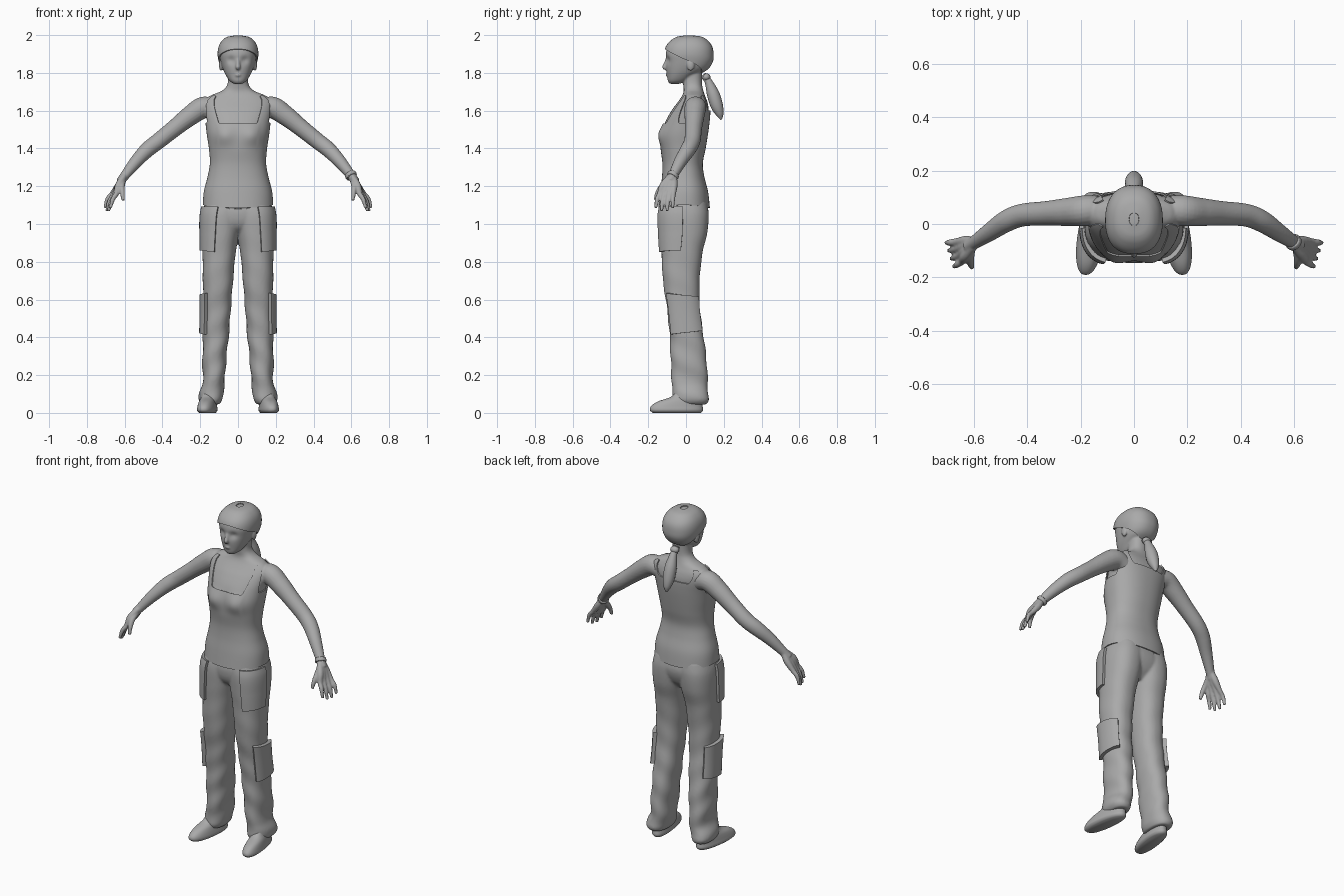
import bpy, bmesh, math
from mathutils import Vector

cube = bpy.data.objects.get("Cube")
if cube:
    bpy.data.objects.remove(cube, do_unlink=True)

grey = bpy.data.materials.new("plain grey")
grey.use_nodes = True
grey.diffuse_color = (0.4, 0.4, 0.4, 1)
grey.node_tree.nodes["Principled BSDF"].inputs["Base Color"].default_value = (0.4, 0.4, 0.4, 1)


def spline(rows, k):
    """Smooth interpolation of rows whose first entry is the key."""
    i = 0
    while i < len(rows) - 2 and k > rows[i + 1][0]:
        i += 1
    a, b = rows[i], rows[i + 1]
    p, q = rows[max(i - 1, 0)], rows[min(i + 2, len(rows) - 1)]
    h = b[0] - a[0]
    u = min(max((k - a[0]) / h, 0), 1)
    out = []
    for j in range(1, len(a)):
        m0 = (b[j] - p[j]) / (b[0] - p[0]) * h
        m1 = (q[j] - a[j]) / (q[0] - a[0]) * h
        d = b[j] - a[j]
        out.append(a[j] + u * m0 + u * u * (3 * d - 2 * m0 - m1) + u ** 3 * (m0 + m1 - 2 * d))
    return out


def grid(bm, fn, nu, nv, closed=True, mirror=False):
    """Skin fn(u, v); closed wraps u and caps both ends."""
    for side in ((1, -1) if mirror else (1,)):
        rows = []
        for j in range(nv + 1):
            row = []
            for i in range(nu if closed else nu + 1):
                x, y, z = fn(i / nu, j / nv)
                row.append(bm.verts.new((x * side, y, z)))
            rows.append(row)
        for r0, r1 in zip(rows, rows[1:]):
            for i in range(nu):
                k = (i + 1) % len(r0)
                quad = [r0[i], r0[k], r1[k], r1[i]]
                bm.faces.new(quad if side > 0 else quad[::-1])
        if closed:
            ends = (rows[0][::-1], rows[-1])
            for end in ends:
                bm.faces.new(end if side > 0 else end[::-1])


def surface(rows, z, a, off=0, dent=None, power=2.3):
    """Point on a stack of rounded sections; a = 0 is the front, a = 90 deg is +x."""
    x0, x1, y0, y1 = spline(rows, z)
    s, c = math.sin(a), math.cos(a)
    rnd = lambda t: math.copysign(abs(t) ** (2 / power), t)
    x = (x0 + x1) / 2 + ((x1 - x0) / 2 + off) * rnd(s)
    y = (y0 + y1) / 2 - ((y1 - y0) / 2 + off) * rnd(c)
    return dent(x, y, z, a) if dent else (x, y, z)


def loft(bm, rows, dent=None, mirror=False, nv=50):
    lo, hi = rows[0][0], rows[-1][0]
    grid(bm, lambda u, v: surface(rows, lo + (hi - lo) * v, u * math.tau, 0, dent), 48, nv, True, mirror)


def tube(bm, path, mirror=False, nv=24):
    rows = [(i, *p) for i, p in enumerate(path)]
    end = len(path) - 1

    def point(u, v):
        k = v * end
        x, y, z, r = spline(rows, k)
        t = Vector(spline(rows, min(k + .05, end))[:3]) - Vector(spline(rows, max(k - .05, 0))[:3])
        side = t.cross(Vector((0.3, 1, 0.1))).normalized()
        up = side.cross(t).normalized()
        a = u * math.tau
        return Vector((x, y, z)) + side * r * math.cos(a) + up * r * math.sin(a)
    grid(bm, point, 20, nv, True, mirror)


def ball(bm, centre, size):
    made = bmesh.ops.create_uvsphere(bm, u_segments=20, v_segments=12, radius=1)["verts"]
    for v in made:
        v.co = Vector(centre) + v.co * Vector(size)


def finish(name, bm, voxel=0, thick=0):
    bmesh.ops.recalc_face_normals(bm, faces=bm.faces[:])
    mesh = bpy.data.meshes.new(name)
    bm.to_mesh(mesh)
    bm.free()
    mesh.materials.append(grey)
    ob = bpy.data.objects.new(name, mesh)
    bpy.context.collection.objects.link(ob)
    bpy.ops.object.select_all(action="DESELECT")
    ob.select_set(True)
    bpy.context.view_layer.objects.active = ob
    if voxel:
        m = ob.modifiers.new("Blend", "REMESH")
        m.mode, m.voxel_size = "VOXEL", voxel
        m = ob.modifiers.new("Relax", "SMOOTH")
        m.factor, m.iterations = 0.5, 5
    if thick:
        m = ob.modifiers.new("Thickness", "SOLIDIFY")
        m.thickness, m.offset = thick, 0
    for m in list(ob.modifiers):
        bpy.ops.object.modifier_apply(modifier=m.name)
    bpy.ops.object.shade_smooth_by_angle(angle=math.radians(50))


def patch(name, rows, lo, hi, a0, a1, off, thick, dent=None, mirror=False, nu=96):
    """Cloth or hair layer lying over a lofted surface."""
    bm = bmesh.new()
    a0, a1 = math.radians(a0), math.radians(a1)

    def point(u, v):
        a = a0 + (a1 - a0) * u
        return surface(rows, lo(a) + (hi(a) - lo(a)) * v, a, off, dent)
    grid(bm, point, nu, 40, False, mirror)
    bmesh.ops.remove_doubles(bm, verts=bm.verts[:], dist=1e-5)
    finish(name, bm, thick=thick)


def bump(x, z, cx, cz, w):
    return math.exp(-((abs(x) - cx) ** 2 + (z - cz) ** 2) / w ** 2)


def bust(x, y, z, a):
    return x, y - (0.018 * bump(x, z, 0.075, 1.47, 0.05) if y < 0 else 0), z


def face_dent(x, y, z, a):
    return x, y + (0.012 * bump(x, z, 0.036, 1.868, 0.02) if y < -0.03 else 0), z


def creases(x, y, z, a):
    w = 0.004 * math.sin(z * 42 + 2 * a) * max(0, 1 - z)
    return x + w * math.sin(a), y - w * math.cos(a), z


# Section stacks: height, x from, x to, y from, y to
torso = [(z, -w, w, f, b) for z, w, f, b in (
    (1.08, .178, -.138, .118), (1.17, .172, -.128, .108), (1.25, .152, -.118, .088),
    (1.32, .14, -.116, .08), (1.4, .145, -.125, .095), (1.48, .157, -.126, .108),
    (1.55, .165, -.105, .117), (1.61, .175, -.07, .12), (1.65, .175, -.04, .112),
    (1.68, .145, -.02, .1), (1.705, .085, -.012, .092), (1.74, .056, -.015, .085),
    (1.82, .052, -.02, .085))]
head = [(z, -w, w, f, b) for z, w, f, b in (
    (1.742, .022, -.085, -.035), (1.755, .042, -.095, 0), (1.785, .063, -.1, .045),
    (1.82, .08, -.105, .105), (1.86, .092, -.106, .132), (1.9, .098, -.107, .136),
    (1.94, .092, -.096, .128), (1.97, .074, -.07, .105), (1.988, .047, -.038, .075),
    (1.994, .012, 0, .035))]
leg = [(.045, .095, .195, -.055, .105), (.065, .085, .208, -.07, .12), (.1, .08, .205, -.074, .12),
       (.15, .072, .188, -.074, .114), (.25, .065, .188, -.08, .112), (.4, .05, .186, -.086, .094),
       (.55, .038, .184, -.1, .074), (.7, .026, .186, -.122, .072), (.85, .012, .188, -.13, .088),
       (.95, -.005, .19, -.136, .112), (1.05, -.02, .188, -.138, .12), (1.12, -.03, .172, -.125, .11)]
hips = [(.93, -.06, .06, -.05, .06), (.98, -.15, .15, -.115, .1),
        (1.05, -.186, .186, -.136, .12), (1.13, -.168, .168, -.125, .105)]
shoe = [(0, .118, .195, -.175, .08), (.012, .108, .207, -.19, .09), (.035, .11, .205, -.185, .088),
        (.06, .116, .2, -.15, .086), (.085, .122, .193, -.08, .083), (.13, .125, .19, -.04, .08)]

# Skin: torso, head, face, arms and hands blended together
bm = bmesh.new()
loft(bm, torso, bust, nv=70)
loft(bm, head, face_dent)
tube(bm, [(0, -.098, 1.875, .009), (0, -.109, 1.845, .011), (0, -.113, 1.83, .013), (0, -.1, 1.822, .008)])
tube(bm, [(-.026, -.088, 1.787, .004), (0, -.099, 1.789, .009), (.026, -.088, 1.787, .004)])
for s in (1, -1):
    ball(bm, (s * .09, .025, 1.842), (.011, .02, .032))
tube(bm, [(.11, .055, 1.6, .05), (.18, .05, 1.617, .058), (.25, .045, 1.575, .053), (.33, .04, 1.512, .046),
          (.42, .033, 1.44, .043), (.48, .01, 1.393, .041), (.54, -.03, 1.33, .034),
          (.6, -.07, 1.255, .025), (.622, -.085, 1.225, .024)], True, 50)
for i in range(4):
    d = (i - 1.5) * .024
    tip = .016 if i in (0, 3) else 0
    tube(bm, [(.605, -.075 + d * .3, 1.25, .017), (.632, -.092 + d * .8, 1.205, .019),
              (.655 + d * .3, -.103 + d, 1.16, .014), (.677 + d * .4, -.111 + d * 1.15, 1.115 + tip, .012),
              (.69 + d * .4, -.115 + d * 1.25, 1.068 + tip, .008)], True)
tube(bm, [(.608, -.085, 1.235, .016), (.615, -.125, 1.2, .016), (.612, -.15, 1.165, .013),
          (.608, -.163, 1.125, .009)], True)
finish("body_skin", bm, voxel=.005)

# Tank top with scooped neck, straps and arm holes
def neckline(a):
    d = abs(math.degrees(a))
    front_low, side_low, back_low = 1.53, 1.535, 1.6
    step = lambda e0, e1: (lambda t: t * t * (3 - 2 * t))(min(max((d - e0) / (e1 - e0), 0), 1))
    z = front_low + (1.678 - front_low) * step(32, 46)
    z -= (1.678 - side_low) * step(56, 74)
    z += (1.678 - side_low) * step(106, 124)
    return z - (1.678 - back_low) * step(134, 152)


patch("tank_top", torso, lambda a: 1.1 - .015 * math.cos(a) ** 2, neckline, -180, 180, .006, .006, bust, nu=160)

# Hair cap, tie and ponytail
def hairline(a):
    c = math.cos(a)
    return 1.865 + (.06 * c if c > 0 else .065 * c)


patch("hair_cap", head, hairline, lambda a: 1.994, -180, 180, .006, .008)
bm = bmesh.new()
tube(bm, [(0, .09, 1.79, .018), (0, .118, 1.755, .02), (0, .143, 1.69, .033), (0, .162, 1.63, .033),
          (0, .178, 1.585, .022), (0, .186, 1.553, .005)], nv=30)
finish("ponytail", bm)
bm = bmesh.new()
ball(bm, (0, .107, 1.778), (.026, .022, .02))
finish("hair_tie", bm)

# Trousers
bm = bmesh.new()
loft(bm, leg, creases, True, 90)
loft(bm, hips)
finish("trousers", bm, voxel=.007)
patch("hip_pocket", leg, lambda a: .85 + .01 * math.sin(a), lambda a: 1.09, 12, 88, .007, .016, None, True, 24)
patch("knee_pocket", leg, lambda a: .425 - .012 * math.cos(a), lambda a: .625 + .012 * math.cos(a),
      42, 142, .009, .022, None, True, 24)

# Shoes, toes turned slightly outwards
bm = bmesh.new()
loft(bm, shoe, lambda x, y, z, a: (x - .13 * (y + .01), y, z), True, 24)
finish("shoes", bm)

# Bracelet on the left wrist
bm = bmesh.new()
tube(bm, [(.592, -.063, 1.266, .025), (.594, -.065, 1.263, .031), (.602, -.072, 1.252, .031),
          (.604, -.074, 1.249, .025)], nv=9)
finish("bracelet", bm)
